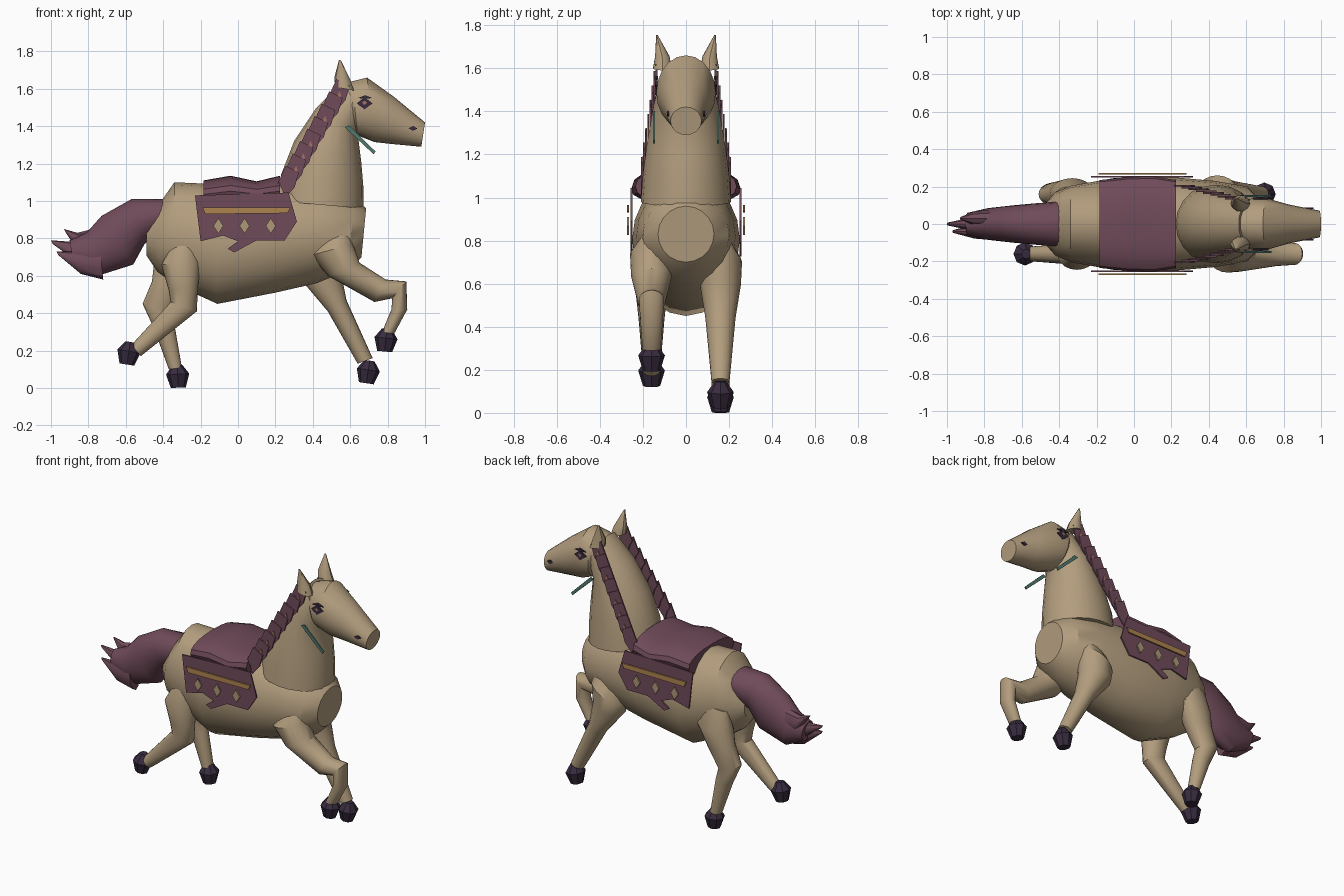
import bpy, bmesh, math
from mathutils import Vector

if "Cube" in bpy.data.objects:
    bpy.data.objects.remove(bpy.data.objects["Cube"])


def material(name, *rgb):
    m = bpy.data.materials.new(name)
    m.use_nodes = True
    m.diffuse_color = (*rgb, 1)
    m.node_tree.nodes["Principled BSDF"].inputs["Base Color"].default_value = (*rgb, 1)
    return m


TAN = material("tan coat", .45, .34, .21)
PLUM = material("plum cloth", .16, .07, .1)
DARK = material("dark hoof", .04, .025, .05)
GOLD = material("gold trim", .42, .23, .08)
PALE = material("pale trim", .42, .31, .19)
ROSE = material("rose streak", .36, .17, .13)
TEAL = material("teal strap", .08, .19, .155)


def finish(name, bm, mat, smooth=True):
    bmesh.ops.recalc_face_normals(bm, faces=bm.faces)
    mesh = bpy.data.meshes.new(name)
    bm.to_mesh(mesh)
    bm.free()
    mesh.materials.append(mat)
    ob = bpy.data.objects.new(name, mesh)
    bpy.context.collection.objects.link(ob)
    if smooth:
        bpy.ops.object.select_all(action='DESELECT')
        bpy.context.view_layer.objects.active = ob
        ob.select_set(True)
        bpy.ops.object.shade_smooth_by_angle(angle=math.radians(35))
    return ob


def loft(name, sections, mat, y=0, sides=20, box=1):
    """Skin oval rings; each section is (x0, z0, x1, z1, half width[, y shift])."""
    bm = bmesh.new()
    rings = []
    for x0, z0, x1, z1, w, *shift in sections:
        yc = y + (shift[0] if shift else 0)
        a, b = Vector((x0, yc, z0)), Vector((x1, yc, z1))
        ring = []
        for k in range(sides):
            t = math.tau * k / sides
            c, s = (math.copysign(abs(f(t)) ** box, f(t)) for f in (math.cos, math.sin))
            ring.append(bm.verts.new((a + b) / 2 + (a - b) / 2 * c + Vector((0, w * s, 0))))
        rings.append(ring)
    for r, q in zip(rings, rings[1:]):
        for k in range(sides):
            n = (k + 1) % sides
            bm.faces.new((r[k], r[n], q[n], q[k]))
    bm.faces.new(rings[0])
    bm.faces.new(rings[-1])
    return finish(name, bm, mat)


def plates(name, points, y, mat, thick=.009):
    """Thin cut-out shape repeated on both flanks."""
    for side, label in ((-1, "right"), (1, "left")):
        bm = bmesh.new()
        face = bm.faces.new([bm.verts.new((px, side * y, pz)) for px, pz in points])
        grown = bmesh.ops.extrude_face_region(bm, geom=[face])["geom"]
        moved = [v for v in grown if isinstance(v, bmesh.types.BMVert)]
        bmesh.ops.translate(bm, verts=moved, vec=(0, side * thick, 0))
        finish(f"{label}_{name}", bm, mat, False)


def diamond(x, z, w, h):
    return [(x - w, z), (x, z + h), (x + w, z), (x, z - h)]


# Torso, neck and head
loft("body", [
    (-.49, .88, -.49, .71, .09), (-.41, 1.0, -.43, .62, .17), (-.34, 1.1, -.33, .55, .205),
    (-.11, 1.09, -.11, .45, .245), (.22, 1.1, .2, .51, .25), (.45, 1.08, .42, .56, .23),
    (.62, 1.02, .59, .63, .2), (.685, .96, .66, .7, .13)], TAN)
loft("neck", [
    (.21, 1.0, .67, .96, .21), (.23, 1.14, .67, 1.08, .2), (.3, 1.32, .66, 1.2, .18),
    (.42, 1.5, .64, 1.36, .15), (.56, 1.64, .67, 1.45, .12)], TAN)
loft("head", [
    (.55, 1.62, .59, 1.42, .09), (.61, 1.64, .64, 1.35, .135), (.69, 1.66, .73, 1.315, .138),
    (.83, 1.56, .82, 1.305, .105), (1.0, 1.42, .98, 1.29, .072)], TAN)
for side, label in ((-1, "right"), (1, "left")):
    loft(label + "_ear", [
        (.52, 1.61, .62, 1.59, .045), (.515, 1.66, .6, 1.65, .035),
        (.54, 1.755, .55, 1.752, .004, side * .025)], TAN, side * .11, 10)

# Legs
loft("right_front_leg", [
    (.42, .78, .6, .85, .04), (.39, .71, .615, .77, .1), (.48, .6, .65, .67, .095),
    (.73, .46, .79, .58, .065), (.825, .48, .9, .57, .058), (.82, .42, .905, .42, .052),
    (.77, .3, .835, .29, .042)], TAN, -.16)
loft("left_front_leg", [
    (.35, .74, .53, .85, .04), (.33, .64, .56, .76, .1), (.345, .57, .55, .62, .095),
    (.48, .41, .58, .47, .07), (.64, .13, .72, .16, .042)], TAN, .16)
loft("right_hind_leg", [
    (-.36, .75, -.22, .8, .04), (-.41, .66, -.2, .67, .085), (-.37, .52, -.215, .53, .07),
    (-.36, .46, -.22, .41, .06), (-.57, .23, -.52, .17, .04)], TAN, -.16)
loft("left_hind_leg", [
    (-.42, .79, -.25, .82, .04), (-.45, .66, -.21, .68, .085), (-.46, .57, -.28, .55, .075),
    (-.51, .45, -.36, .41, .06), (-.45, .32, -.34, .34, .05), (-.37, .1, -.3, .11, .04)],
    TAN, .16)


# Hooves
def hoof(name, x, z, y, tilt):
    rows = []
    for h, r in ((.062, .026), (.012, .062), (-.06, .04)):
        c, s = math.cos(tilt), math.sin(tilt)
        cx, cz = x - h * s, z + h * c
        rows.append((cx - r * c, cz - r * s, cx + r * c, cz + r * s, r))
    loft(name, rows, DARK, y, 8)


hoof("right_front_hoof", .79, .255, -.16, -.1)
hoof("left_front_hoof", .695, .085, .16, -.15)
hoof("right_hind_hoof", -.585, .185, -.16, -.15)
hoof("left_hind_hoof", -.322, .062, .16, .05)

# Tail with parted tips
loft("tail", [
    (-.4, 1.01, -.42, .84, .12), (-.57, 1.01, -.5, .77, .11), (-.73, .92, -.56, .66, .1),
    (-.81, .83, -.75, .6, .085), (-.9, .79, -.88, .66, .06)], PLUM)
for i, (tx, tz, dy) in enumerate(((-.93, .85, .03), (-1, .79, 0), (-.97, .73, -.04))):
    low = .05 * i
    loft(f"tail_lock_{i + 1}", [
        (-.74, .86 - low, -.72, .68 - low, .05), (-.86, .83 - low, -.84, .71 - low, .04),
        (tx, tz, tx + .01, tz - .02, .008)], PLUM, dy, 10)

# Saddle and its side panels
loft("saddle", [
    (-.185, 1.11, -.185, .96, .235), (-.04, 1.135, -.04, .97, .25),
    (.1, 1.105, .1, .97, .255), (.225, 1.135, .225, .97, .235)], PLUM, box=.85)
plates("saddle_panel", [
    (-.23, 1.03), (.27, 1.045), (.315, .89), (.25, .79), (.1, .79), (-.02, .725),
    (-.055, .745), (0, .785), (-.08, .815), (-.2, .785)], .248, PLUM)
plates("panel_stripe", [(-.19, .965), (.28, .965), (.265, .935), (-.175, .93)], .264, GOLD)
for i in range(3):
    plates(f"panel_diamond_{i + 1}", diamond(-.105 + .14 * i, .867, .027, .042), .264, PALE)

# Mane: overlapping pointed locks stepping outward down the neck
down, across = Vector((-.45, -.89)), Vector((.89, -.45))
for i in range(8):
    t = i / 7
    top = Vector((.562, 1.635)).lerp(Vector((.29, 1.17)), t)
    y = .132 + .068 * t

    def lock(spots):
        return [tuple(top + across * a + down * d) for a, d in spots]
    plates(f"mane_lock_{i + 1}", lock(
        ((-.04, 0), (.04, 0), (.055, .08), (.035, .16), (.0, .12), (-.035, .1))), y, PLUM)
    if i % 2 == 0 or i == 5:
        plates(f"mane_streak_{i + 1}", lock(
            ((.005, .05), (.025, .07), (.025, .12), (.005, .09))), y + .01, ROSE, .004)

# Bridle strap, eyes and nostrils
plates("strap", [(.57, 1.395), (.595, 1.402), (.735, 1.265), (.725, 1.25)], .145, TEAL)
plates("eye", diamond(.677, 1.522, .042, .032), .133, DARK)
plates("eye_glint", diamond(.677, 1.525, .014, .012), .1415, ROSE, .003)
plates("eyelid", [(.64, 1.55), (.68, 1.565), (.72, 1.55), (.68, 1.548)], .13, DARK)
plates("nostril", diamond(.935, 1.388, .024, .013), .079, DARK)
